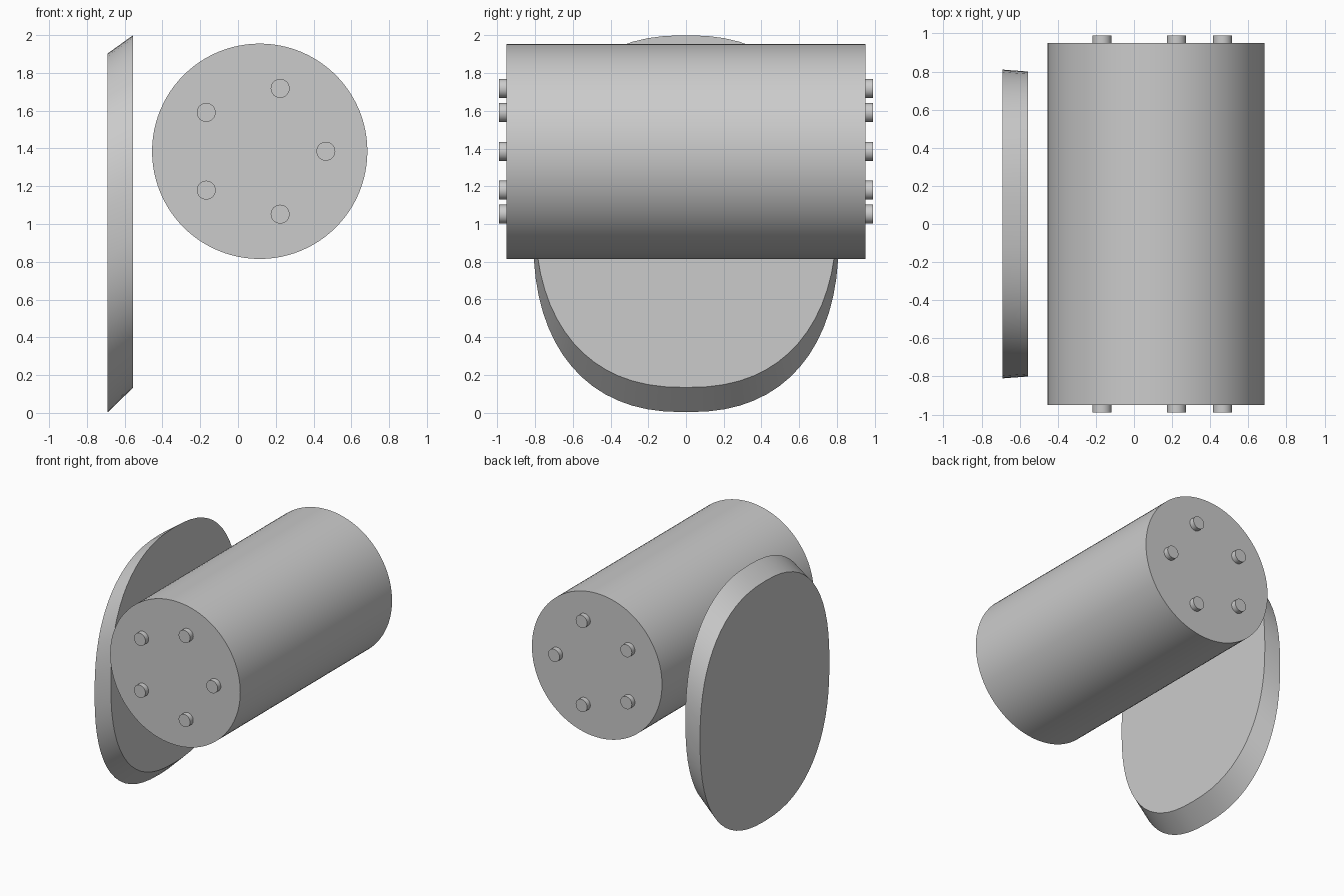
import bpy
import bmesh
from math import cos, sin, tau, radians, copysign

cube = bpy.data.objects.get("Cube")
if cube:
    bpy.data.objects.remove(cube, do_unlink=True)

grey = bpy.data.materials.new("plain grey")
grey.use_nodes = True
colour = (0.6, 0.6, 0.6, 1)
grey.diffuse_color = colour
grey.node_tree.nodes["Principled BSDF"].inputs["Base Color"].default_value = colour


def loft(name, rings):
    """Bridge two matching rings and cap both ends."""
    bm = bmesh.new()
    a, b = [[bm.verts.new(p) for p in ring] for ring in rings]
    n = len(a)
    for i in range(n):
        j = (i + 1) % n
        bm.faces.new((a[i], a[j], b[j], b[i]))
    bm.faces.new(a)
    bm.faces.new(b)
    bmesh.ops.recalc_face_normals(bm, faces=bm.faces)
    mesh = bpy.data.meshes.new(name)
    bm.to_mesh(mesh)
    bm.free()
    mesh.materials.append(grey)
    obj = bpy.data.objects.new(name, mesh)
    bpy.context.collection.objects.link(obj)
    bpy.ops.object.select_all(action="DESELECT")
    obj.select_set(True)
    bpy.context.view_layer.objects.active = obj
    bpy.ops.object.shade_smooth_by_angle(angle=radians(30))
    return obj


def circle(x, y, z, radius, n):
    return [(x + radius * cos(tau * i / n), y, z + radius * sin(tau * i / n))
            for i in range(n)]


def rounded_oval(x, z, half_width, half_height, n=64, power=2.37):
    def bulge(v):
        return copysign(abs(v) ** (2 / power), v)
    return [(x, half_width * bulge(cos(tau * i / n)),
             z + half_height * bulge(sin(tau * i / n))) for i in range(n)]


# Main drum lying along y
AXIS_X, AXIS_Z = 0.115, 1.385
loft("drum", [circle(AXIS_X, y, AXIS_Z, 0.57, 96) for y in (-0.95, 0.95)])

# Five pegs on each end of the drum
for end, side in (("front", -1), ("back", 1)):
    for k in range(5):
        x = AXIS_X + 0.35 * cos(tau * k / 5)
        z = AXIS_Z + 0.35 * sin(tau * k / 5)
        loft(f"{end}_peg_{k + 1}",
             [circle(x, side * y, z, 0.05, 32) for y in (0.94, 0.99)])

# Slanted oval plate beside the drum
loft("side_plate", [rounded_oval(-0.69, 0.953, 0.81, 0.95),
                    rounded_oval(-0.555, 1.067, 0.80, 0.933)])
